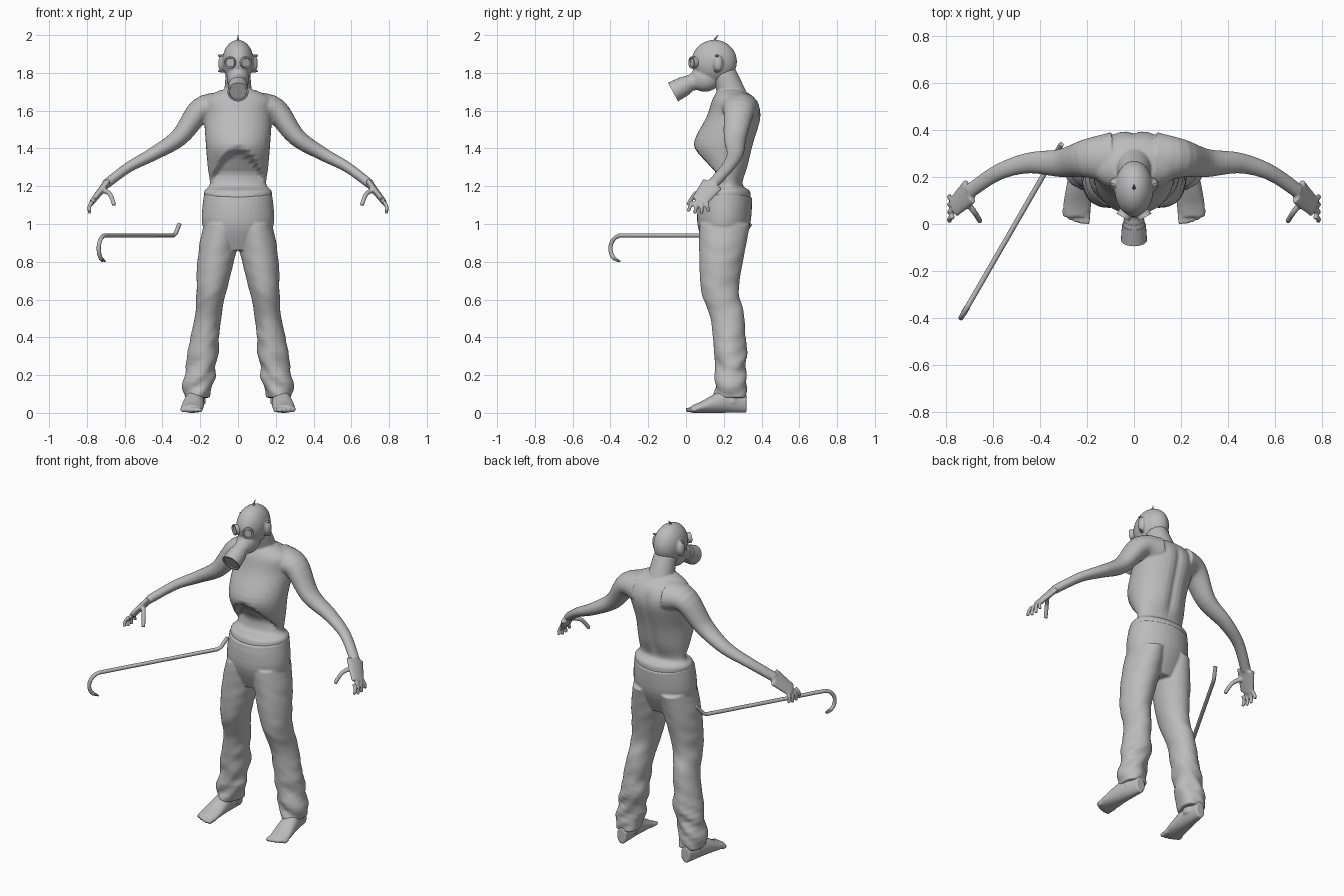
import bpy, bmesh, math
from mathutils import Vector, Matrix, noise

cube = bpy.data.objects.get("Cube")
if cube:
    bpy.data.objects.remove(cube, do_unlink=True)

tone = (.5, .5, .5, 1)
grey = bpy.data.materials.new("plain_grey")
grey.use_nodes = True
grey.diffuse_color = tone
grey.node_tree.nodes["Principled BSDF"].inputs["Base Color"].default_value = tone

X, Y, Z = Matrix.Identity(3)
SIDES = {"left": 1, "right": -1}


def spline(keys, steps):
    """Smooth interpolation of rows of numbers."""
    out = []
    last = len(keys) - 1
    for i in range(last):
        before, start, end, after = (keys[max(0, min(last, i + k))] for k in (-1, 0, 1, 2))
        for s in range(steps):
            t = s / steps
            out.append([b + t / 2 * (c - a + t * (2 * a - 5 * b + 4 * c - d + t * (3 * (b - c) + d - a)))
                        for a, b, c, d in zip(before, start, end, after)])
    return out + [list(keys[-1])]


def tube(bm, keys, ref=Y, axis=None, sides=24, steps=5, mirror=1, deform=None):
    """Loft ellipses (x, y, z, radius_a, radius_b) along a path and cap both ends."""
    rows = spline(keys, steps)
    centres = [Vector(row[:3]) for row in rows]
    rings = []
    for i, (centre, row) in enumerate(zip(centres, rows)):
        ahead = centres[min(i + 1, len(rows) - 1)]
        behind = centres[max(i - 1, 0)]
        heading = axis or (ahead - behind).normalized()
        across = heading.cross(ref).normalized()
        over = heading.cross(across)
        ring = []
        for k in range(sides):
            angle = math.tau * k / sides
            p = centre + across * row[3] * math.cos(angle) + over * row[4] * math.sin(angle)
            if deform:
                p = deform(p, centre)
            ring.append(bm.verts.new((p.x * mirror, p.y, p.z)))
        rings.append(ring)
    for low, high in zip(rings, rings[1:]):
        for k in range(sides):
            bm.faces.new((low[k - 1], low[k], high[k], high[k - 1]))
    bm.faces.new(rings[0])
    bm.faces.new(rings[-1])


def limb(bm, points, thick, thin, flat=1, **options):
    """Round path whose radius eases from thick to thin."""
    keys = []
    for i, point in enumerate(points):
        left_over = 1 - i / (len(points) - 1)
        radius = thin + (thick - thin) * left_over ** 2
        keys.append((*point, radius, radius * flat))
    tube(bm, keys, **options)


def stack(bm, rings, lean=lambda z: 0, **options):
    """Upright loft from (height, half width, front, back)."""
    tube(bm, [(lean(z), (front + back) / 2, z, width, (back - front) / 2)
              for z, width, front, back in rings], axis=Z, sides=40, **options)


def turned(bm, start, aim, profile, **options):
    """Solid of revolution from (distance, radius)."""
    tube(bm, [(*(start + aim * distance), radius, radius) for distance, radius in profile],
         ref=X, axis=aim, steps=1, **options)


def ball(bm, centre, size):
    place = Matrix.LocRotScale(Vector(centre), None, Vector(size))
    bmesh.ops.create_uvsphere(bm, u_segments=32, v_segments=20, radius=1, matrix=place)


def finish(name, bm, fused=False):
    """Make the object; fused parts are merged into one soft skin."""
    bmesh.ops.recalc_face_normals(bm, faces=bm.faces)
    mesh = bpy.data.meshes.new(name)
    bm.to_mesh(mesh)
    bm.free()
    mesh.materials.append(grey)
    mesh.polygons.foreach_set("use_smooth", [True] * len(mesh.polygons))
    mesh.set_sharp_from_angle(angle=math.radians(40))
    part = bpy.data.objects.new(name, mesh)
    bpy.context.collection.objects.link(part)
    if fused:
        fuse = part.modifiers.new("fuse", 'REMESH')
        fuse.mode = 'VOXEL'
        fuse.voxel_size = .006
        fuse.use_smooth_shade = True
        part.modifiers.new("soften", 'SMOOTH').iterations = 4


def ease(value):
    value = max(0, min(1, value))
    return value * value * (3 - 2 * value)


# Hollow belly under the rib arch, and a spine groove
def flesh(p, centre):
    depth = p.y - centre.y
    if depth < 0:
        arch = 1.41 - 8 * p.x ** 2
        hollow = ease((arch - p.z) * 20) * ease((p.z - 1.2) * 12) * ease(-depth * 16)
        return p + Y * hollow * .05
    groove = ease((p.z - 1.2) * 10) * ease((1.68 - p.z) * 10) * math.exp(-(p.x * 40) ** 2)
    return p - Y * groove * .015


# Loose creases that grow toward the hems
def creases(p, centre):
    amount = .004 + .016 * ease((.55 - p.z) * 3)
    wave = noise.noise(Vector((p.x * 9, p.y * 9, p.z * 17 + p.x * 10)))
    return p + (p - centre).normalized() * amount * wave


# Waistband dips at the middle
def waistband(p, centre):
    return p + Z * (.6 * p.x ** 2 - .02) * ease((p.z - 1.1) * 20)


# Bare upper body
bm = bmesh.new()
stack(bm, [(1.1, .17, .08, .34), (1.17, .18, .09, .34), (1.21, .15, .15, .3), (1.3, .16, .09, .33),
           (1.42, .17, .04, .36), (1.57, .18, .11, .4), (1.66, .18, .14, .37), (1.71, .09, .17, .3)],
      deform=flesh)
limb(bm, [(0, .27, 1.62), (0, .2, 1.8)], .08, .065)
for side in SIDES.values():
    wrist, knuckles = Vector((.7, .14, 1.21)), Vector((.77, .07, 1.12))
    limb(bm, [(.1, .28, 1.61), (.2, .28, 1.6), (.31, .26, 1.46), (.45, .26, 1.37), (.58, .22, 1.3), wrist],
         .09, .025, flat=1.25, mirror=side)
    limb(bm, [wrist, knuckles], .02, .015, flat=3, mirror=side)
    # Fingers fan out from the knuckles, thumb reaches forward
    for i in range(4):
        spread = i - 1.5
        root = knuckles + Y * spread * .025
        tip = knuckles + Vector((.015, spread * .036 - .005, -.07 + .01 * abs(spread)))
        bend = (root + tip) / 2 + X * .01
        limb(bm, [root, bend, tip], .012, .01, sides=10, mirror=side)
    limb(bm, [(.72, .1, 1.18), (.68, .05, 1.16), (.655, .01, 1.1)], .015, .012, sides=10, mirror=side)
finish("upper_body", bm, fused=True)

# Trousers: pelvis and two legs
bm = bmesh.new()
stack(bm, [(.86, .13, .11, .28), (1, .19, .06, .34), (1.16, .18, .07, .35)], deform=waistband)
for side in SIDES.values():
    stack(bm, [(1, .09, .07, .34), (.85, .1, .07, .31), (.65, .08, .08, .28),
               (.5, .07, .13, .31), (.3, .08, .15, .32), (.08, .07, .15, .32)],
          lean=lambda z: .09 + .14 * (1 - z), steps=9, mirror=side, deform=creases)
finish("trousers", bm, fused=True)

# Bare feet with a row of toes
for word, side in SIDES.items():
    bm = bmesh.new()
    tube(bm, [(.25 - y / 10, y, height, width, height)
              for y, height, width in ((.32, .05, .03), (.2, .06, .05), (.08, .03, .06), (.03, .02, .05))],
         ref=Z, axis=Y, mirror=side)
    limb(bm, [(.222, .24, .05), (.215, .24, .16)], .05, .05, mirror=side)
    for i in range(5):
        x = .2 + .023 * i
        limb(bm, [(x, .06, .02), (x, i * i / 500, .015)], .015, .012, ref=Z, sides=10, mirror=side)
    finish(word + "_foot", bm, fused=True)

# Masked head: skull, jaw, snout and ears
bm = bmesh.new()
ball(bm, (0, .15, 1.86), (.083, .12, .115))
ball(bm, (0, .1, 1.77), (.06, .08, .07))
limb(bm, [(0, .1, 1.77), (0, 0, 1.74)], .05, .042, ref=X)
for side in SIDES.values():
    ball(bm, (.085 * side, .17, 1.85), (.02, .025, .045))
finish("masked_head", bm, fused=True)

for word, side in SIDES.items():
    # Eyepiece: raised rim with a sunken lens
    bm = bmesh.new()
    turned(bm, Vector((.043, .035, 1.855)), Vector((.5, -.86, 0)),
           [(-.02, .03), (.008, .032), (.008, .025), (.002, .022)], mirror=side)
    finish(word + "_eyepiece", bm)

    # Strap buckles above and below the ear
    bm = bmesh.new()
    for rise in (-.035, .035):
        limb(bm, [(.07, .16, 1.85 + rise), (.105, .17, 1.85 + rise * 1.2)], .014, .004, sides=8, mirror=side)
    finish(word + "_buckles", bm)

# Filter canister with recessed outer face
bm = bmesh.new()
turned(bm, Vector((0, .015, 1.743)), Vector((0, -.88, -.47)),
       [(0, .045), (.02, .048), (.02, .051), (.095, .056), (.095, .047), (.09, .045)])
finish("filter_canister", bm)

# Crown strap knot
bm = bmesh.new()
limb(bm, [(0, .155, 1.96), (0, .155, 1.98), (0, .17, 2)], .015, .002, sides=8)
finish("crown_knot", bm)

# Crowbar in an upright plane: bent tip, long shaft, arched hook with a forked claw
bm = bmesh.new()
base, along, facing = Vector((-.31, .34, 0)), Vector((-.5, -.866, 0)), Vector((.866, -.5, 0))
bow, hook = .07, base + along * .785 + Z * .87
arc = [hook + bow * (along * math.cos(a) + Z * math.sin(a))
       for a in (math.radians(90 - 14 * k) for k in range(11))]
limb(bm, [base + Z, base + along * .04 + Z * .95, base + along * .06 + Z * .94, *arc],
     .011, .011, ref=facing, steps=1, sides=12)
for fork in (-1, 1):
    offset = facing * fork * .008
    claw = arc[-1] - along * .03 - Z * .015
    limb(bm, [arc[-1] + offset / 2, claw + offset], .009, .004, ref=facing, sides=8)
finish("crowbar", bm)
